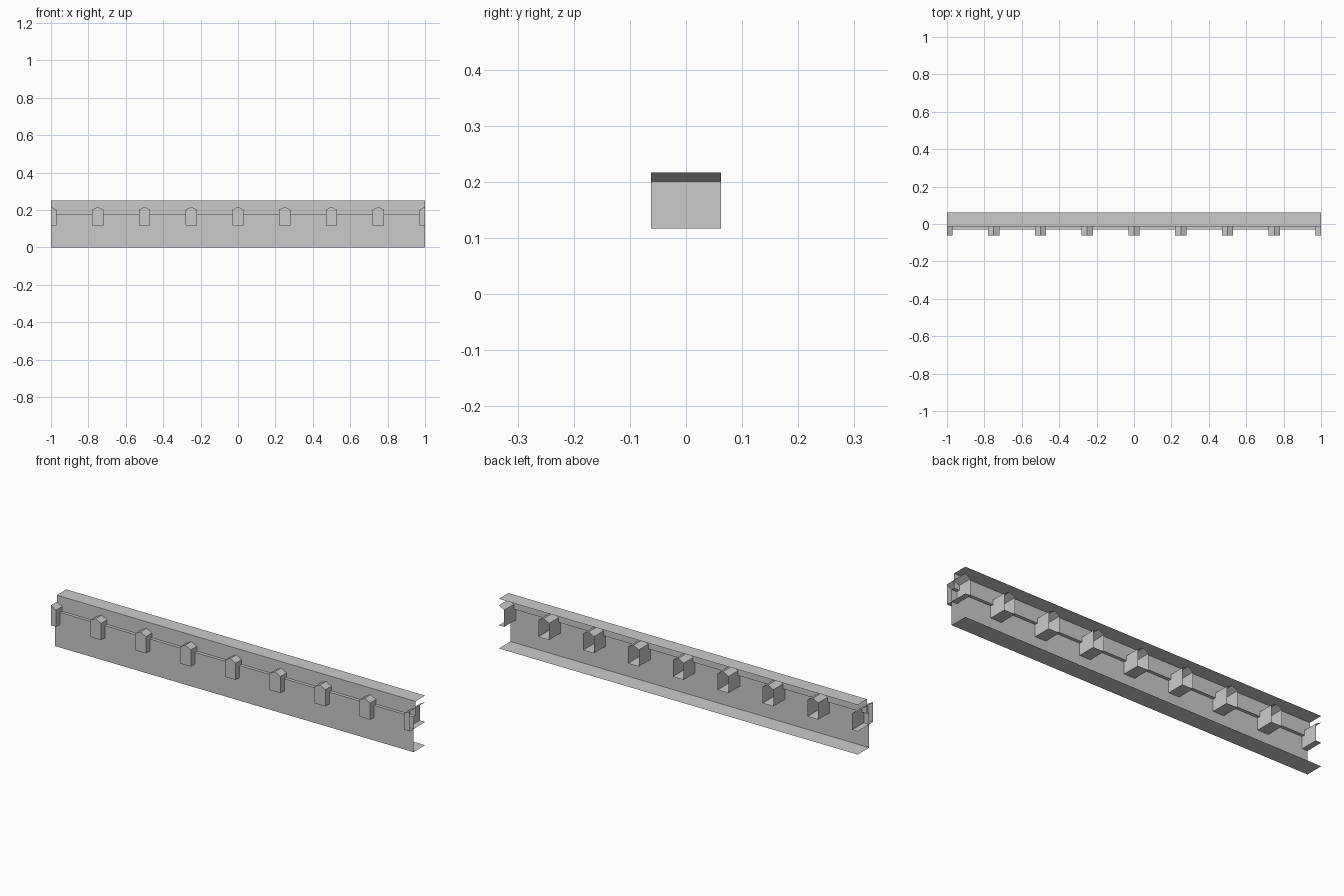
import bpy

if "Cube" in bpy.data.objects:
    bpy.data.objects.remove(bpy.data.objects["Cube"])

BACK, FRONT = 0.062, -0.062
W, Z0, Z1, PEAK = 0.03, 0.117, 0.201, 0.217


def make(name, verts, faces):
    me = bpy.data.meshes.new(name)
    me.from_pydata(verts, [], faces)
    ob = bpy.data.objects.new(name, me)
    bpy.context.collection.objects.link(ob)
    return ob


# Stepped trim board: open-backed profile swept along x
profile = [(BACK, 0), (-0.03, 0), (-0.03, 0.177), (-0.014, 0.177),
           (-0.014, 0.25), (BACK, 0.25)]
n = len(profile)
verts = [(x, y, z) for x in (-1, 1) for y, z in profile]
make("trim_board", verts, [(i, n + i, n + i + 1, i + 1) for i in range(n - 1)])


# Gabled beam end: open at the back, half beams also open at the cut
def beam(name, x, outline, closed):
    n = len(outline)
    verts = [(x + px, y, z) for y in (FRONT, BACK) for px, z in outline]
    faces = [tuple(range(n))]
    for i in range(n if closed else n - 1):
        j = (i + 1) % n
        faces.append((i, n + i, n + j, j))
    make(name, verts, faces)


right_half = [(0, Z0), (W, Z0), (W, Z1), (0, PEAK)]
left_half = [(0, PEAK), (-W, Z1), (-W, Z0), (0, Z0)]
full = [(-W, Z0), (W, Z0), (W, Z1), (0, PEAK), (-W, Z1)]

beam("beam_end_left", -1, right_half, False)
for k in range(1, 8):
    beam(f"beam_end_{k}", -1 + 0.25 * k, full, True)
beam("beam_end_right", 1, left_half, False)
